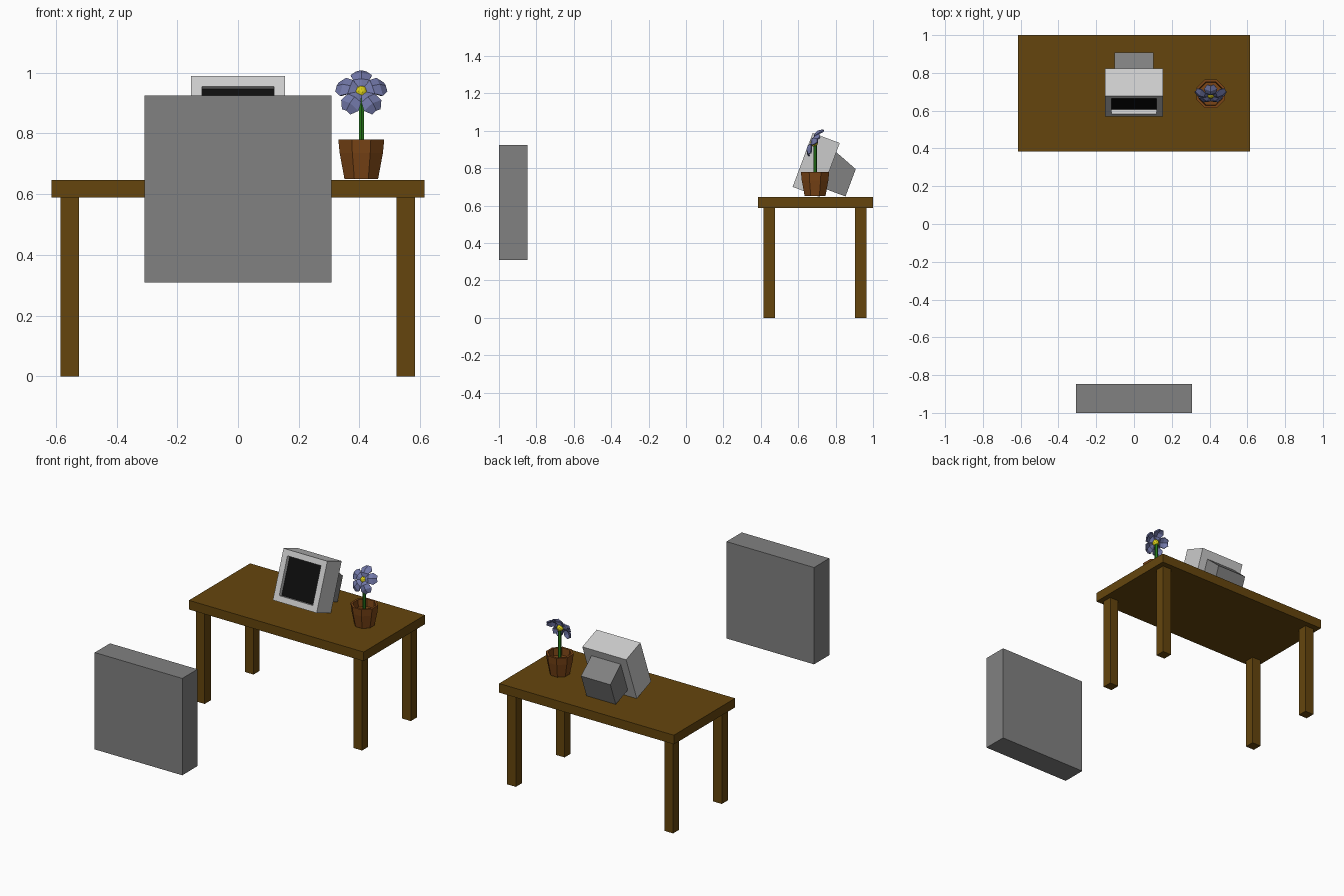
import bpy, bmesh, math
from mathutils import Matrix, Vector

if "Cube" in bpy.data.objects:
    bpy.data.objects.remove(bpy.data.objects["Cube"])


def material(name, rgb):
    m = bpy.data.materials.new(name)
    m.diffuse_color = (*rgb, 1)
    m.use_nodes = True
    m.node_tree.nodes["Principled BSDF"].inputs["Base Color"].default_value = m.diffuse_color
    return m


WOOD = material("wood", (0.13, 0.06, 0.004))
DARK_GREY = material("dark_grey", (0.22, 0.22, 0.22))
LIGHT_GREY = material("light_grey", (0.6, 0.6, 0.6))
BLACK = material("black", (0.004, 0.004, 0.004))
CLAY = material("clay", (0.2, 0.06, 0.008))
GREEN = material("green", (0.02, 0.2, 0.01))
PETAL = material("petal_blue", (0.17, 0.19, 0.4))
YELLOW = material("yellow", (0.7, 0.62, 0.01))


def finish(bm, name, *mats, matrix=Matrix()):
    bmesh.ops.recalc_face_normals(bm, faces=bm.faces)
    mesh = bpy.data.meshes.new(name)
    bm.to_mesh(mesh)
    bm.free()
    for m in mats:
        mesh.materials.append(m)
    ob = bpy.data.objects.new(name, mesh)
    ob.matrix_world = matrix
    bpy.context.collection.objects.link(ob)
    return ob


def box_mesh(lo, hi):
    lo, hi = Vector(lo), Vector(hi)
    bm = bmesh.new()
    bmesh.ops.create_cube(bm, size=1)
    for v in bm.verts:
        v.co = (lo + hi) / 2 + v.co * (hi - lo)
    return bm


def box(name, lo, hi, mat):
    return finish(box_mesh(lo, hi), name, mat)


def lathe(name, rings, sides, mat, location):
    """Closed low-poly turned shape from (radius, height) rings, flat side to the front."""
    bm = bmesh.new()
    loops = []
    for r, z in rings:
        angles = [2 * math.pi * (i + 0.5) / sides for i in range(sides)]
        loops.append([bm.verts.new((r * math.cos(a), r * math.sin(a), z)) for a in angles])
    for a, b in zip(loops, loops[1:]):
        for i in range(sides):
            j = (i + 1) % sides
            bm.faces.new((a[i], a[j], b[j], b[i]))
    bm.faces.new(loops[0])
    bm.faces.new(loops[-1])
    return finish(bm, name, mat, matrix=Matrix.Translation(location))


# Table
box("table_top", (-0.615, 0.385, 0.588), (0.615, 1.0, 0.646), WOOD)
for side, x in (("left", -0.585), ("right", 0.522)):
    for end, y in (("front", 0.414), ("back", 0.904)):
        box(f"{end}_{side}_leg", (x, y, 0), (x + 0.061, y + 0.061, 0.59), WOOD)

# Floating block in front of the table
box("front_block", (-0.308, -1.0, 0.309), (0.308, -0.847, 0.925), DARK_GREY)

# Monitor, tilted back: local y is depth, local z is height
tilt = Matrix.Translation((0, 0.57, 0.70)) @ Matrix.Rotation(math.radians(-20.5), 4, 'X')
bm = box_mesh((-0.154, 0, 0), (0.154, 0.154, 0.308))
front = min(bm.faces, key=lambda f: f.calc_center_median().y)
bmesh.ops.inset_individual(bm, faces=[front], thickness=0.051)
screen = bmesh.ops.extrude_discrete_faces(bm, faces=[front])["faces"][0]
bmesh.ops.translate(bm, verts=screen.verts, vec=(0, 0.026, 0))
screen.material_index = 1
finish(bm, "monitor_case", LIGHT_GREY, BLACK, matrix=tilt)

# Monitor rear housing, sloping down on top
bm = box_mesh((-0.103, 0.15, 0.051), (0.103, 0.283, 0.257))
for v in bm.verts:
    if v.co.y > 0.2 and v.co.z > 0.2:
        v.co.z = 0.207
finish(bm, "monitor_rear", DARK_GREY, matrix=tilt)

# Flower pot (hollow) and stem
POT = (0.406, 0.69, 0)
lathe("flower_pot", [(0.060, 0.65), (0.077, 0.735), (0.082, 0.78),
                     (0.068, 0.78), (0.064, 0.735)], 8, CLAY, POT)
lathe("stem", [(0.0095, 0.72), (0.0095, 0.935)], 6, GREEN, POT)

# Flower head, tilted upward and facing the front
head = Matrix.Translation((0.406, 0.685, 0.936)) @ Matrix.Rotation(math.radians(60), 4, 'X')
bm = bmesh.new()
bmesh.ops.create_icosphere(bm, subdivisions=2, radius=0.021)
finish(bm, "flower_centre", YELLOW, matrix=head)

# Petals: rows of (radius, half width, lift of edges, lift of ridge)
rows = [(0.012, 0.007, 0.006, 0.006), (0.038, 0.026, 0.010, 0.018),
        (0.062, 0.034, -0.002, 0.014), (0.082, 0.016, -0.014, -0.006)]
for k in range(5):
    bm = bmesh.new()
    strips = [[bm.verts.new((s * w, r, ridge if s == 0 else edge)) for s in (-1, 0, 1)]
              for r, w, edge, ridge in rows]
    for a, b in zip(strips, strips[1:]):
        for i in range(2):
            bm.faces.new((a[i], a[i + 1], b[i + 1], b[i]))
    ob = finish(bm, f"petal_{k + 1}", PETAL,
                matrix=head @ Matrix.Rotation(2 * math.pi * k / 5, 4, 'Z'))
    mod = ob.modifiers.new("thickness", 'SOLIDIFY')
    mod.thickness = 0.008
    mod.offset = 0
